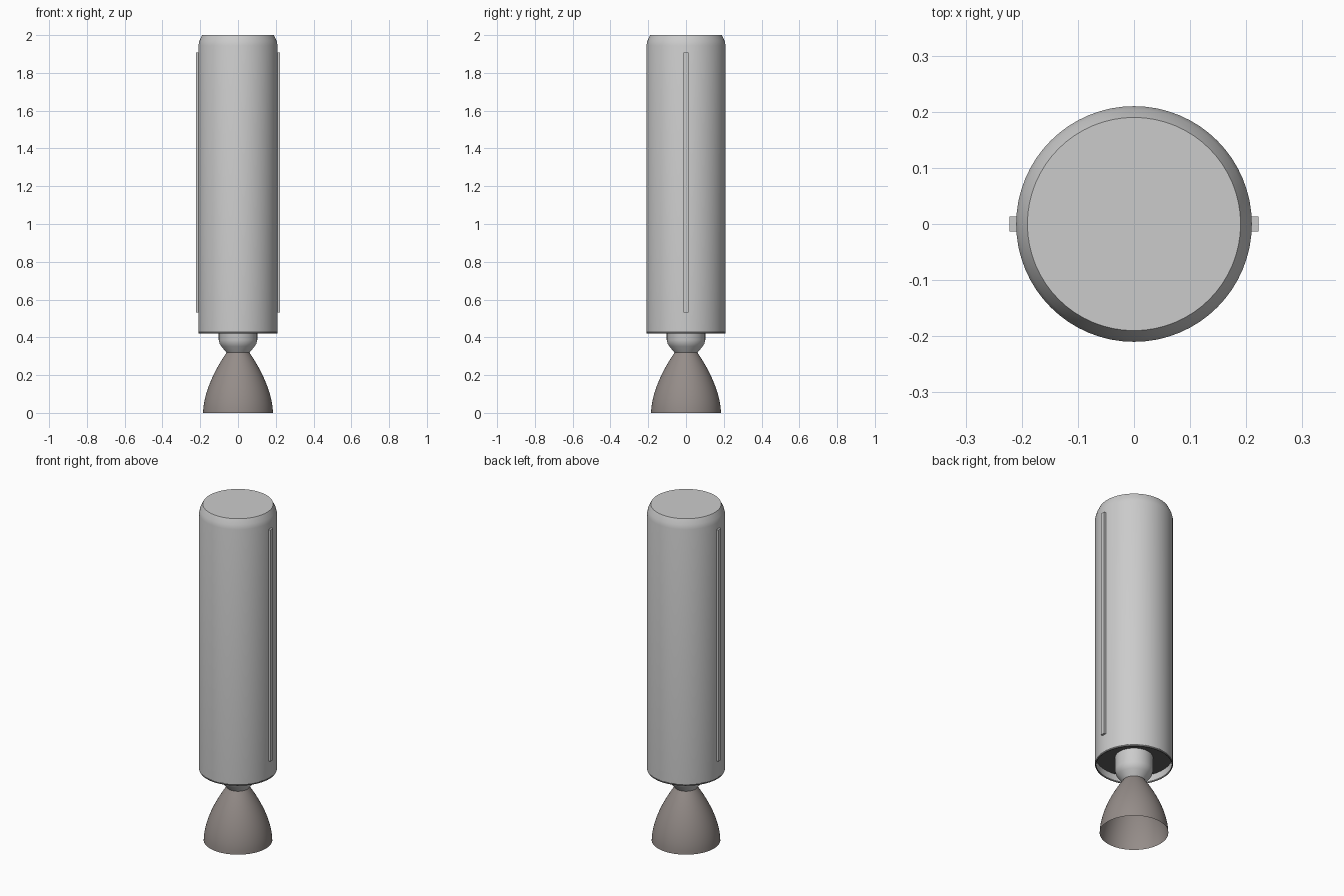
import bpy, bmesh, math
from mathutils import Matrix, Vector

if "Cube" in bpy.data.objects:
    bpy.data.objects.remove(bpy.data.objects["Cube"])


def finish(bm, name, mat=None, smooth=True):
    mesh = bpy.data.meshes.new(name)
    bm.to_mesh(mesh)
    bm.free()
    obj = bpy.data.objects.new(name, mesh)
    bpy.context.collection.objects.link(obj)
    if mat:
        mesh.materials.append(mat)
    if smooth:
        bpy.ops.object.select_all(action='DESELECT')
        obj.select_set(True)
        bpy.context.view_layer.objects.active = obj
        bpy.ops.object.shade_smooth_by_angle(angle=math.radians(35))
    return obj


def lathe(name, profile, mat=None, steps=64):
    """Spin a profile of (radius, z), listed from bottom to top of the outside."""
    bm = bmesh.new()
    verts = [bm.verts.new((r, 0, z)) for r, z in profile]
    edges = [bm.edges.new(pair) for pair in zip(verts, verts[1:])]
    bmesh.ops.spin(bm, geom=verts + edges, cent=(0, 0, 0), axis=(0, 0, 1),
                   angle=math.tau, steps=steps, use_duplicate=False)
    bmesh.ops.remove_doubles(bm, verts=bm.verts, dist=1e-5)
    # make the sides face outward
    bm.normal_update()
    side = max(bm.faces, key=lambda f: abs(f.normal.xy.dot(f.calc_center_median().xy)) * f.calc_area())
    if side.normal.xy.dot(side.calc_center_median().xy) < 0:
        bmesh.ops.reverse_faces(bm, faces=bm.faces)
    return finish(bm, name, mat)


def material(name, rgb):
    mat = bpy.data.materials.new(name)
    mat.diffuse_color = (*rgb, 1)
    mat.use_nodes = True
    mat.node_tree.nodes["Principled BSDF"].inputs["Base Color"].default_value = mat.diffuse_color
    return mat


dark = material("dark_grey", (0.12, 0.12, 0.12))
bell = material("warm_metal", (0.30, 0.265, 0.25))

# Tank with sloped shoulder, flat top and recessed underside
lathe("tank_body", [(0, 0.47), (0.205, 0.47), (0.205, 0.43), (0.21, 0.43),
                    (0.21, 1.945), (0.204, 1.97), (0.19, 2.0), (0, 2.0)])

# Dark rim around the bottom edge
lathe("base_rim", [(0.204, 0.43), (0.204, 0.42), (0.207, 0.42),
                   (0.21, 0.426), (0.21, 0.432)], dark)

# Dark plate closing the recess
lathe("recess_plate", [(0, 0.468), (0.205, 0.468)], dark).data.flip_normals()

# Combustion chamber
lathe("engine_chamber", [(0.06, 0.318), (0.088, 0.352), (0.097, 0.366),
                         (0.102, 0.385), (0.102, 0.47)])

# Open bell nozzle
points = 12
lathe("engine_nozzle", [(0.06 + 0.125 * (1 - (1 - t) ** 1.75), 0.32 * (1 - t))
                        for t in (1 - i / points for i in range(points + 1))], bell)

# Raised conduit strips on both sides
for side, x in (("left", -1), ("right", 1)):
    bm = bmesh.new()
    bmesh.ops.create_cube(bm, size=1, matrix=Matrix.LocRotScale(
        Vector((x * 0.211, 0, 1.22)), None, Vector((0.022, 0.026, 1.376))))
    finish(bm, "conduit_strip_" + side, smooth=False)
